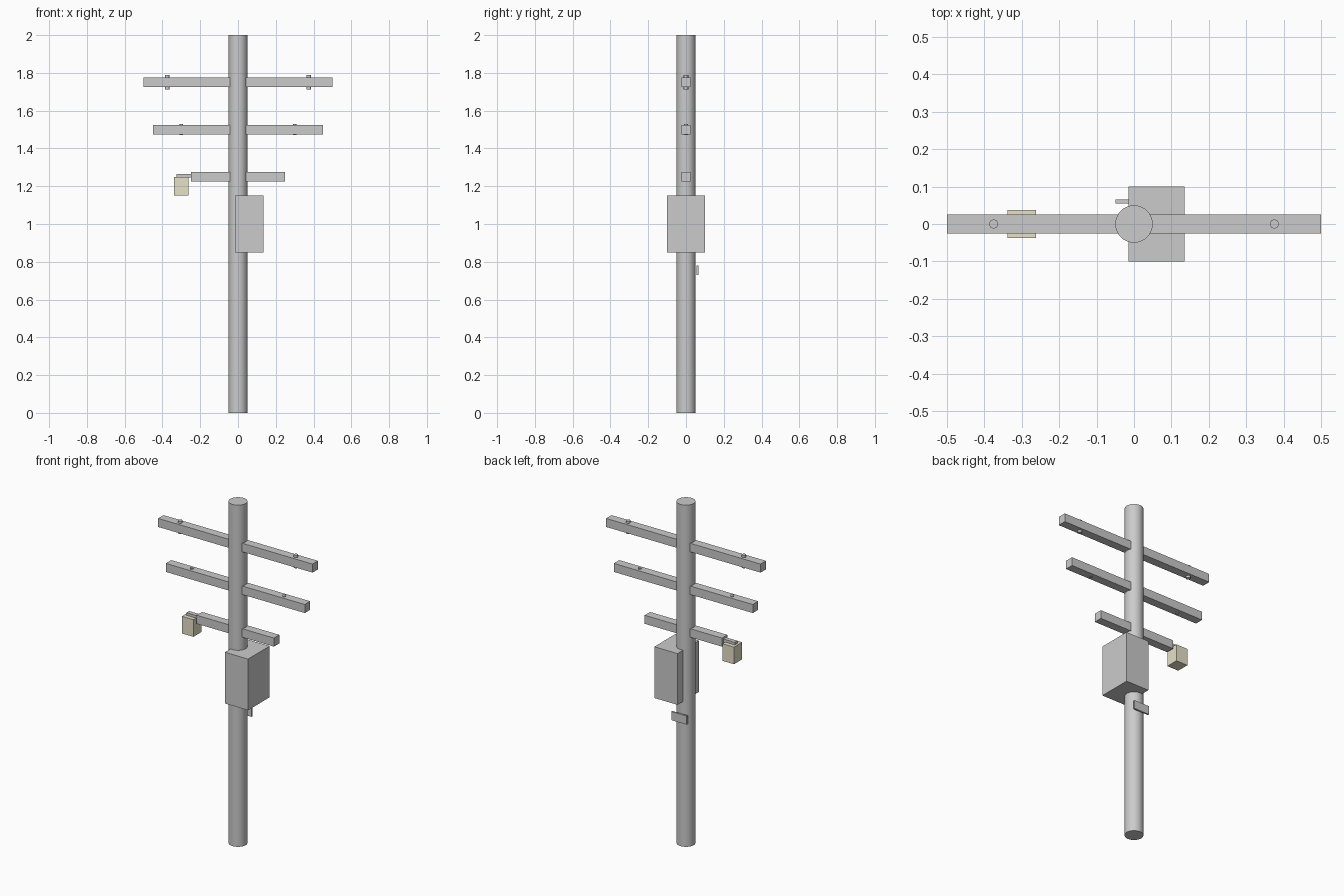
import bpy

if "Cube" in bpy.data.objects:
    bpy.data.objects.remove(bpy.data.objects["Cube"])


def box(name, center, size):
    bpy.ops.mesh.primitive_cube_add(size=1, location=center)
    ob = bpy.context.object
    ob.name = name
    ob.scale = size
    bpy.ops.object.transform_apply(location=False, rotation=False, scale=True)
    return ob


def cylinder(name, center, radius, height, sides):
    bpy.ops.mesh.primitive_cylinder_add(vertices=sides, radius=radius,
                                        depth=height, location=center)
    ob = bpy.context.object
    ob.name = name
    bpy.ops.object.shade_smooth_by_angle()
    return ob


# Main pole
cylinder("pole", (0, 0, 1), 0.05, 2, 48)

# Crossarms: name, half length, height
for name, half, z in (("upper", 0.5, 1.75), ("middle", 0.45, 1.5), ("lower", 0.25, 1.25)):
    box(name + "_crossarm", (0, 0, z), (2 * half, 0.05, 0.05))

# Insulator pegs through the two long crossarms
for name, x, z, r, h in (("upper", 0.375, 1.75, 0.012, 0.075),
                         ("middle", 0.3, 1.5, 0.01, 0.06)):
    for side, s in (("left", -1), ("right", 1)):
        cylinder(f"{name}_{side}_insulator", (s * x, 0, z), r, h, 24)

# Equipment box around the pole
box("transformer_box", (0.06, 0, 1.0), (0.15, 0.2, 0.3))

# Small plate behind the pole
box("tag_plate", (0, 0.06, 0.755), (0.1, 0.01, 0.05))

# Lamp on its bracket at the end of the lower crossarm
box("lamp_bracket", (-0.275, 0, 1.255), (0.1, 0.025, 0.02))
lamp = box("lamp", (-0.3, 0, 1.2), (0.075, 0.075, 0.1))
mat = bpy.data.materials.new("lamp_cream")
mat.diffuse_color = (0.8, 0.75, 0.58, 1)
mat.use_nodes = True
mat.node_tree.nodes["Principled BSDF"].inputs["Base Color"].default_value = mat.diffuse_color
lamp.data.materials.append(mat)
